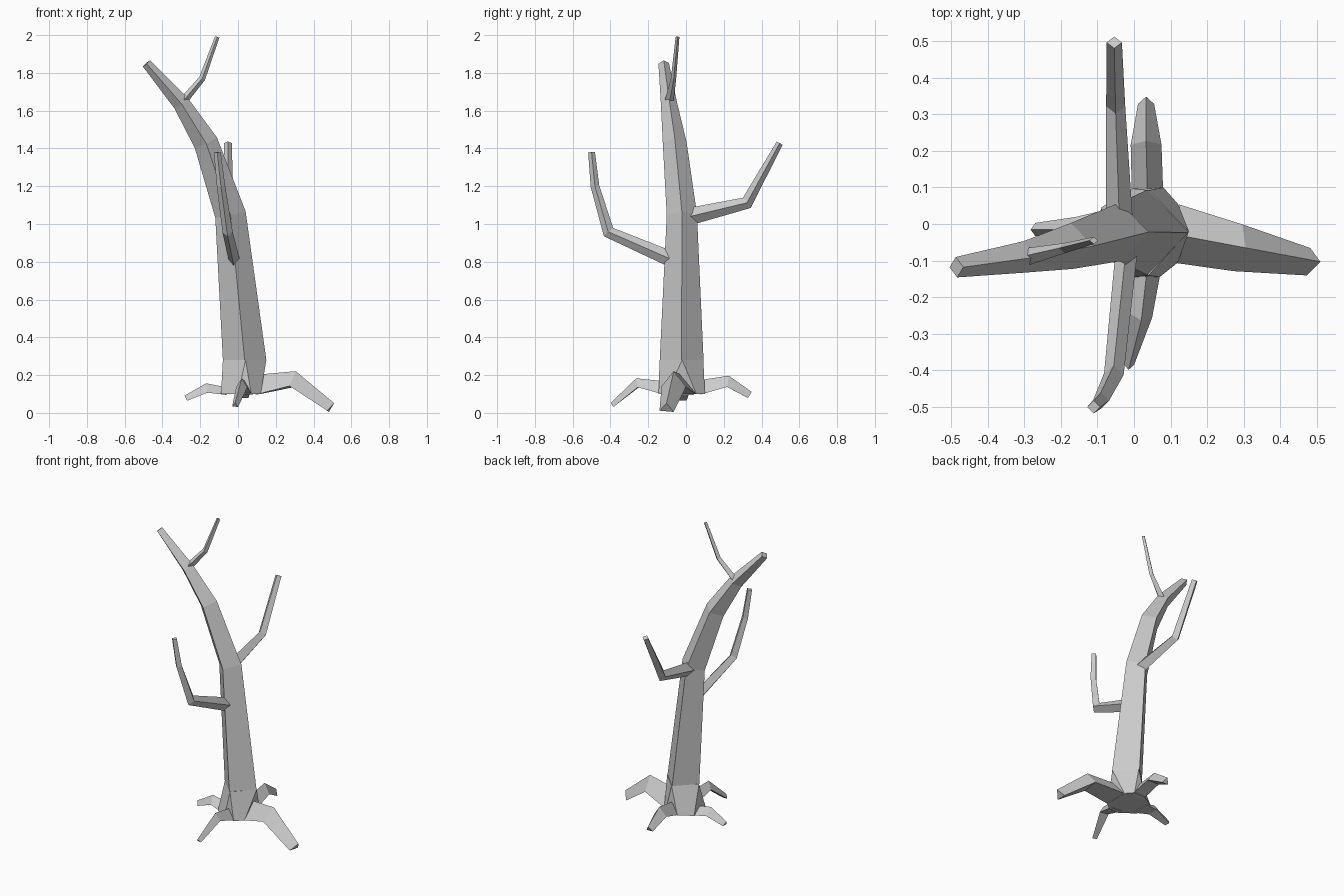
import bpy
import bmesh
from mathutils import Vector

cube = bpy.data.objects.get("Cube")
if cube:
    bpy.data.objects.remove(cube, do_unlink=True)

# Single bark colour
bark = bpy.data.materials.new("grey_bark")
bark.use_nodes = True
GREY = (0.6, 0.6, 0.6, 1)
bark.diffuse_color = GREY
bark.node_tree.nodes["Principled BSDF"].inputs["Base Color"].default_value = GREY

DIAMOND = [(1, 0), (0, 1), (-1, 0), (0, -1)]
RIDGE = [(0, 1), (-1, -1), (1, -1)]
X, Y, Z = Vector((1, 0, 0)), Vector((0, 1, 0)), Vector((0, 0, 1))


def skin(name, rings):
    """Join equal-length rings of points into a closed flat-shaded body."""
    bm = bmesh.new()
    loops = [[bm.verts.new(p) for p in ring] for ring in rings]
    n = len(loops[0])
    for a, b in zip(loops, loops[1:]):
        for i in range(n):
            j = (i + 1) % n
            bm.faces.new((a[i], a[j], b[j], b[i]))
    bm.faces.new(loops[0][::-1])
    bm.faces.new(loops[-1])
    bmesh.ops.remove_doubles(bm, verts=bm.verts, dist=0.0005)
    bmesh.ops.recalc_face_normals(bm, faces=bm.faces)
    mesh = bpy.data.meshes.new(name)
    bm.to_mesh(mesh)
    bm.free()
    mesh.materials.append(bark)
    obj = bpy.data.objects.new(name, mesh)
    bpy.context.scene.collection.objects.link(obj)


def limb(name, profile, side, sections, start=None):
    """Sweep a profile along sections of (centre, half width, half height)."""
    pts = [Vector(s[0]) for s in sections]
    rings = []
    for i, (c, w, h) in enumerate(sections):
        t = Vector()
        if i > 0:
            t += (pts[i] - pts[i - 1]).normalized()
        if i < len(pts) - 1:
            t += (pts[i + 1] - pts[i]).normalized()
        if i == 0 and start:
            t = start
        t.normalize()
        s = (side - t * side.dot(t)).normalized()
        u = s.cross(t)
        rings.append([pts[i] + s * w * a + u * h * b for a, b in profile])
    skin(name, rings)


# Trunk foot: eight-sided base closing into the four trunk edges
foot = [(.12, -.105), (.12, .055), (.08, .1), (-.005, .097),
        (-.09, .045), (-.09, -.08), (0, -.145), (.07, -.145)]
corners = [(.15, -.02), (.04, .092), (-.08, -.02), (.04, -.14)]
skin("trunk_foot", [[(x, y, .1) for x, y in foot],
                    [(*c, .28) for c in corners for _ in range(2)]])

# Trunk: four-sided, leaning towards the right
limb("trunk", DIAMOND, Y, [
    ((.035, -.023, .28), .116, .115),
    ((-.04, -.022, 1.05), .08, .082),
    ((-.17, -.06, 1.43), .063, .065),
    ((-.3, -.09, 1.638), .043, .045),
    ((-.485, -.118, 1.85), .028, .025)], start=Z.copy())

# Branches
limb("front_branch", DIAMOND, X, [
    ((-.02, -.07, .81), .03, .042),
    ((-.055, -.41, .957), .027, .033),
    ((-.09, -.482, 1.2), .022, .023),
    ((-.11, -.5, 1.38), .018, .018)])
limb("back_branch", DIAMOND, X, [
    ((-.04, .02, 1.04), .036, .046),
    ((-.05, .322, 1.112), .026, .034),
    ((-.054, .496, 1.428), .021, .018)])
limb("top_branch", DIAMOND, Y, [
    ((-.295, -.09, 1.645), .024, .022),
    ((-.19, -.066, 1.77), .014, .017),
    ((-.11, -.045, 1.99), .01, .012)])

# Roots: ridged on top, flat underneath
limb("left_root", RIDGE, -Y, [
    ((.1, -.025, .15), .08, .052),
    ((.295, -.065, .18), .065, .042),
    ((.493, -.103, .03), .038, .027)])
limb("right_root", RIDGE, Y, [
    ((-.06, -.018, .115), .06, .02),
    ((-.165, -.016, .132), .035, .025),
    ((-.276, -.015, .078), .018, .015)])
limb("back_root", RIDGE, X, [
    ((.037, .07, .135), .043, .038),
    ((.033, .222, .167), .042, .03),
    ((.033, .338, .095), .022, .019)])
limb("front_root", RIDGE, -X, [
    ((.038, -.11, .132), .037, .035),
    ((.02, -.257, .16), .03, .024),
    ((-.015, -.39, .043), .016, .013)])
